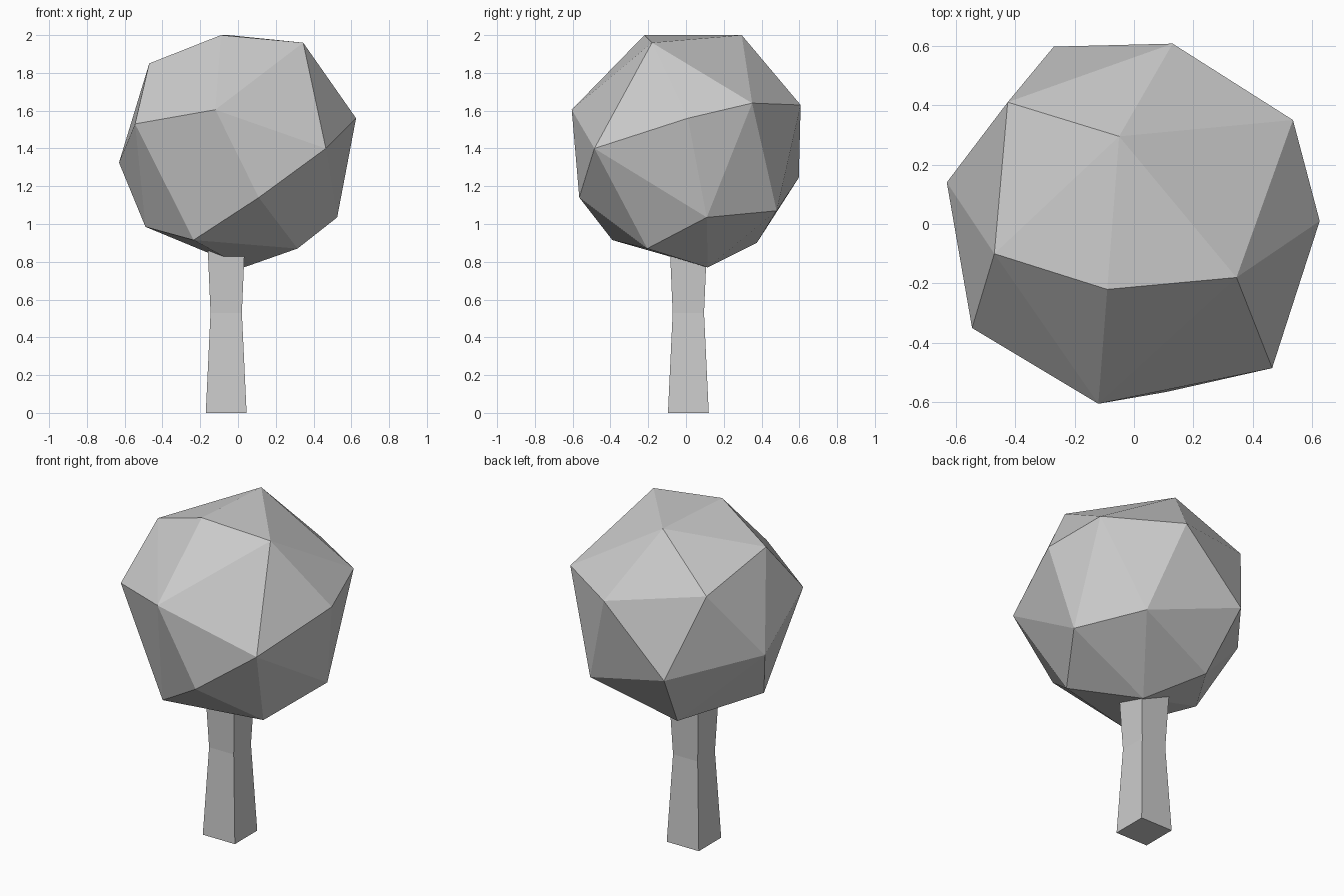
import bpy, bmesh

if "Cube" in bpy.data.objects:
    bpy.data.objects.remove(bpy.data.objects["Cube"])


def finish(name, bm):
    bmesh.ops.recalc_face_normals(bm, faces=bm.faces[:])
    mesh = bpy.data.meshes.new(name)
    bm.to_mesh(mesh)
    bm.free()
    obj = bpy.data.objects.new(name, mesh)
    bpy.context.collection.objects.link(obj)
    return obj


# Foliage: faceted convex ball wrapped around a few irregular corner points
corners = [
    # top
    (-.09, -.22, 2.0), (.345, -.18, 1.96), (-.05, .295, 2.0), (-.47, -.10, 1.85),
    # upper ring
    (-.425, .41, 1.73), (.13, .607, 1.63), (.535, .35, 1.64), (.625, .01, 1.56),
    (.465, -.485, 1.40), (-.12, -.605, 1.605), (-.545, -.35, 1.53),
    # lower ring
    (-.63, .14, 1.325), (-.27, .597, 1.245), (.31, .48, 1.07), (.525, .11, 1.035),
    (.11, -.565, 1.14), (-.49, -.05, .985),
    # underside
    (-.235, -.39, .915), (.315, -.205, .87), (-.205, .375, .90), (.03, .115, .77),
]
bm = bmesh.new()
for co in corners:
    bm.verts.new(co)
bmesh.ops.convex_hull(bm, input=bm.verts[:])
finish("foliage", bm)

# Trunk: square section, waisted halfway, its top buried in the foliage
cx, cy = -.0625, .0125
bm = bmesh.new()
rings = []
for z, h in [(0, .108), (.53, .083), (1.06, .106)]:
    rings.append([bm.verts.new((cx + sx * h, cy + sy * h, z))
                  for sx, sy in [(-1, -1), (1, -1), (1, 1), (-1, 1)]])
for low, high in zip(rings, rings[1:]):
    for i in range(4):
        j = (i + 1) % 4
        bm.faces.new((low[i], low[j], high[j], high[i]))
bm.faces.new(rings[0][::-1])
bm.faces.new(rings[-1])
finish("trunk", bm)
